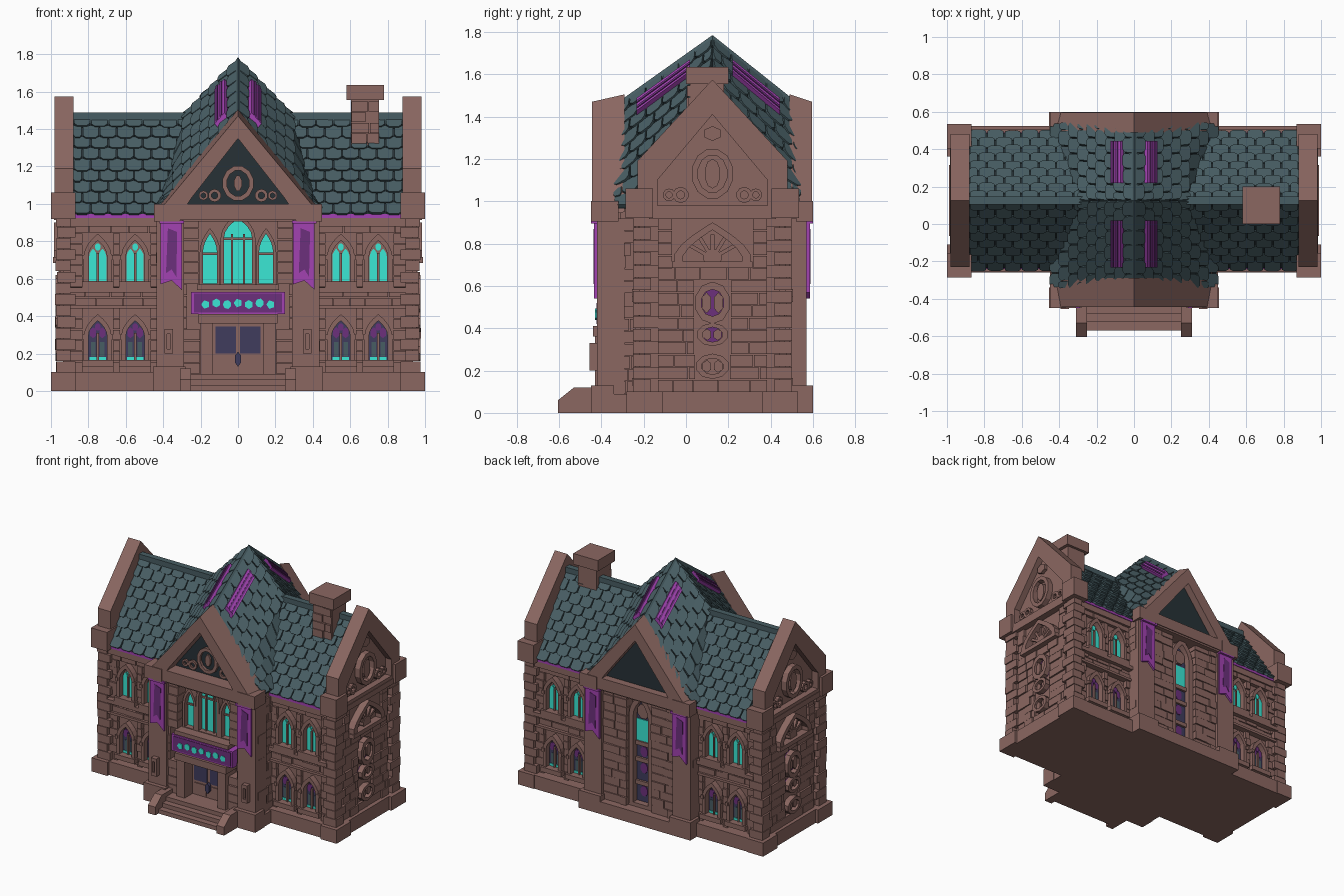
import bpy, bmesh, math, random
from mathutils import Vector

random.seed(4)
if "Cube" in bpy.data.objects:
    bpy.data.objects.remove(bpy.data.objects["Cube"])

COLOURS = {"stone": (.258, .136, .12), "slate": (.064, .11, .125), "slate gap": (.02, .031, .037),
           "glow glass": (.045, .84, .70), "purple": (.36, .055, .44), "dark purple": (.15, .03, .20),
           "night blue": (.05, .045, .11)}
NAMES = list(COLOURS)
MATS = []
for n, c in COLOURS.items():
    m = bpy.data.materials.new(n)
    m.use_nodes = True
    m.diffuse_color = (*c, 1)
    b = m.node_tree.nodes["Principled BSDF"]
    b.inputs["Base Color"].default_value = (*c, 1)
    b.inputs["Roughness"].default_value = .9
    MATS.append(m)

parts = {}
MID = .125                      # y of the main ridge
Z = Vector((0, 0, 1))


def mesh_of(name):
    return parts.setdefault(name, bmesh.new())


def loft(name, loops, mat, closed=False):
    """Skin a list of equal loops; closed joins last to first, else ends are capped."""
    bm = mesh_of(name)
    rows = [[bm.verts.new(p) for p in lp] for lp in loops]
    n, k = len(rows[0]), len(rows)
    faces = [] if closed else [bm.faces.new(rows[0]), bm.faces.new(rows[-1])]
    for j in range(k if closed else k - 1):
        a, b = rows[j], rows[(j + 1) % k]
        faces += [bm.faces.new((a[i], a[(i + 1) % n], b[(i + 1) % n], b[i])) for i in range(n)]
    for f in faces:
        f.material_index = NAMES.index(mat)


def frame(origin, u, out):
    o, u, out = Vector(origin), Vector(u), Vector(out)
    return lambda a, z, d: o + u * a + Z * z + out * d


def prism(name, F, pts, d0, d1, mat="stone"):
    loft(name, [[F(a, z, d) for a, z in pts] for d in (d0, d1)], mat)


def rect(a0, a1, z0, z1):
    return [(a0, z0), (a1, z0), (a1, z1), (a0, z1)]


def slab(name, F, a0, a1, z0, z1, d0, d1, mat="stone"):
    prism(name, F, rect(a0, a1, z0, z1), d0, d1, mat)


def ring(name, F, outer, inner, d0, d1, mat="stone", drop=0):
    """Frame between two outlines; drop lowers the outer edge of its face."""
    loft(name, [[F(a, z - h, d) for a, z in lp] for lp, d, h in
                ((outer, d0, 0), (outer, d1, drop), (inner, d1, 0), (inner, d0, 0))], mat, True)


def arch(c, z0, w, zs, zt, p=2):
    right = [(w / 2 * (1 - t ** p), zs + (zt - zs) * t) for t in (0, .3, .55, .75, .9)]
    pts = [(w / 2, z0)] + right + [(0, zt)]
    return [(c + a, z) for a, z in pts] + [(c - a, z) for a, z in reversed(pts[:-1])]


def disc(c, z, rx, rz, n=10):
    return [(c + rx * math.cos(2 * math.pi * (i + .5) / n),
             z + rz * math.sin(2 * math.pi * (i + .5) / n)) for i in range(n)]


def bricks(name, F, a0, a1, z0, z1, holes=(), row=.058, root=-.01, face=.006):
    """Rows of uneven stones, broken around openings."""
    n = max(1, round((z1 - z0) / row))
    h = (z1 - z0) / n
    for r in range(n):
        lo, hi = z0 + r * h, z0 + (r + 1) * h
        cuts = sorted((b0, b1) for b0, b1, c0, c1 in holes if c0 < hi and c1 > lo)
        a = a0
        for b0, b1 in cuts + [(a1, a1)]:
            while a < b0 - .015:
                e = a + random.uniform(.07, .15)
                e = b0 if e > b0 - .03 else e
                slab(name, F, a + .002, e - .002, lo + .002, hi - .002, root, face + random.uniform(0, .012))
                a = e
            a = max(a, b1)


def window(name, F, c, z0, w, h, upper):
    zt, zs = z0 + h, z0 + h * .6
    prism(name, F, arch(c, z0, w, zs, zt), 0, .003, "stone" if upper else "night blue")
    ring(name, F, arch(c, z0 - .01, w + .05, zs, zt + .035), arch(c, z0, w, zs, zt), 0, .045)
    slab(name, F, c - w / 2 - .035, c + w / 2 + .035, z0 - .035, z0, 0, .06)
    for s in (-1, 1):
        m = c + s * w / 4
        if upper:
            prism(name, F, arch(m, z0 + .003, w * .42, zs, zs + h * .2), 0, .009, "glow glass")
        else:
            slab(name, F, m - w * .12, m + w * .12, z0 + .02, zs - .03, 0, .006, "slate")
            slab(name, F, m - w * .19, m + w * .19, z0, z0 + .017, 0, .009, "glow glass")
            prism(name, F, disc(m, zs + .02, w * .19, .03, 6), 0, .009, "dark purple")
        slab(name, F, c + s * (w / 2 + .022) - .01, c + s * (w / 2 + .022) + .01, zs - .015, zs + .01, 0, .052)
    prism(name, F, disc(c, zt - h * .16, w * .16, w * .2, 8), 0, .011, "glow glass" if upper else "dark purple")
    slab(name, F, c - .006, c + .006, z0, zs + .02, 0, .02)


front = frame((0, -.195, 0), (1, 0, 0), (0, -1, 0))
back = frame((0, .445, 0), (-1, 0, 0), (0, 1, 0))
bay_front = frame((0, -.39, 0), (1, 0, 0), (0, -1, 0))
bay_back = frame((0, .54, 0), (-1, 0, 0), (0, 1, 0))
deep_front = frame((0, -.31, 0), (1, 0, 0), (0, -1, 0))
deep_back = frame((0, .48, 0), (-1, 0, 0), (0, 1, 0))

# Wall cores and plinths
slab("main_walls", front, -.935, .935, .02, .94, -.64, 0)
slab("bay_walls", deep_front, -.42, .42, .02, 1, -.79, 0)
slab("main_plinth", front, -.98, .98, 0, .1, -.72, .065)
slab("bay_plinth", bay_front, -.45, .45, 0, .09, -.99, .055)

# Wing fronts and backs: windows, stones, ledges, eave trim
for F in (front, back):
    for s in (-1, 1):
        lo, hi = sorted((s * .42, s * .9))
        holes = []
        for c in (.55, .75):
            window("upper_windows", F, s * c, .585, .1, .22, True)
            window("lower_windows", F, s * c, .165, .1, .21, False)
            holes += [(s * c - .08, s * c + .08, z, z + .28) for z in (.56, .13)]
        bricks("wing_stones", F, lo, hi, .1, .9, holes, face=.02)
        slab("wing_ledges", F, lo, hi, .525, .553, 0, .06)
        slab("wing_ledges", F, lo, hi, .44, .458, 0, .045)
        slab("wing_ledges", F, lo, hi, .88, .925, -.01, .04)
        slab("eave_trim", F, lo, hi, .925, .945, -.01, .045, "purple")

# Corner quoins, heavier at the foot
for sx in (-1, 1):
    for sy in (-1, 1):
        corner = frame((sx * .97, MID + sy * .375, 0), (-sx, 0, 0), (0, -sy, 0))
        slab("corner_feet", corner, -.03, .1, 0, .1, -.03, .14)
        for i in range(14):
            a, d = ((.1, .085), (.075, .12))[i % 2]
            slab("quoins", corner, random.uniform(-.008, .004), a, .1 + i * .06, .157 + i * .06, 0, d)

# End walls with gables
for s in (-1, 1):
    F = frame((s * .935, MID, 0), (0, s, 0), (s, 0, 0))
    outer = [(-.355, .93), (.355, .93), (.355, 1.19), (0, 1.575), (-.355, 1.19)]
    inner = [(-.26, .98), (.26, .98), (.26, 1.1), (0, 1.41), (-.26, 1.1)]
    prism("gable_walls", F, outer, -.055, 0)
    ring("gable_coping", F, outer, inner, -.055, .047)
    for k in (-1, 1):
        slab("gable_kneelers", F, *sorted((k * .41, k * .28)), .92, 1.06, -.065, .065)
    bricks("end_stones", F, -.26, .26, .1, .92, [(-.19, .19, .69, .9), (-.085, .085, .42, .62),
                                                 (-.085, .085, .3, .42), (-.08, .08, .16, .28)], face=.014)
    slab("end_ledges", F, -.3, .3, .915, .955, 0, .05)
    # Medallion and scrolls
    ring("gable_medallion", F, disc(0, 1.13, .1, .12, 12), disc(0, 1.13, .07, .09, 12), 0, .04)
    prism("gable_medallion", F, disc(0, 1.13, .038, .07), 0, .03)
    prism("gable_medallion", F, disc(0, 1.32, .045, .035, 6), 0, .025)
    for k in (-1, 1):
        for c, r in ((.15, .038), (.205, .03)):
            ring("gable_scrolls", F, disc(k * c, 1.03, r, r), disc(k * c, 1.03, r / 2, r / 2), 0, .025)
    # Fan-shaped blind arch
    ring("fan_arch", F, arch(0, .71, .36, .75, .9, 1.4), arch(0, .71, .28, .74, .865, 1.4), 0, .05)
    slab("fan_arch", F, -.19, .19, .685, .715, 0, .055)
    prism("fan_arch", F, disc(0, .735, .045, .04), 0, .03)
    for k in range(-2, 3):
        x, y = math.sin(k * .5), math.cos(k * .5)
        prism("fan_arch", F, [(x * r + y * w, .73 + y * r * .9 - x * w) for r, w in
                              ((.04, -.009), (.04, .009), (.125, .009), (.125, -.009))], 0, .025)
    # Round tracery
    for z, rx, rz in ((.52, .085, .1), (.37, .075, .055), (.22, .08, .06)):
        prism("end_tracery", F, disc(0, z, rx, rz), 0, .004, "stone" if z < .3 else "dark purple")
        ring("end_tracery", F, disc(0, z, rx, rz), disc(0, z, rx * .64, rz * .64), 0, .04)
        for k in (-1, 1):
            prism("end_tracery", F, disc(k * rx * .33, z, rx * .29, rz * .5, 6), 0, .025)

# Bay gables, pilasters and banners on both faces
for F, deep, depth in ((bay_front, deep_front, -.07), (bay_back, deep_back, -.02)):
    outer = [(-.44, .95), (.44, .95), (.42, 1), (0, 1.505), (-.42, 1)]
    inner = [(-.27, 1), (.27, 1), (.25, 1.03), (0, 1.35), (-.25, 1.03)]
    prism("bay_tympanum", deep, inner, -.03, .012)
    ring("bay_coping", F, outer, inner, depth - .03, .055, drop=.035)
    slab("bay_cornice", F, -.3, .3, .905, .985, -.1, .045)
    for s in (-1, 1):
        slab("bay_kneelers", F, *sorted((s * .31, s * .45)), .905, 1.0, depth, .06)
        slab("pilasters", F, *sorted((s * .29, s * .435)), .09, .905, -.1, .03)
        slab("pilaster_feet", F, *sorted((s * .28, s * .455)), 0, .13, -.05, .06)
        c = s * .355
        prism("banners", F, [(c - .06, .57), (c, .59), (c + .055, .54), (c + .055, .9), (c - .06, .9)],
              .03, .045, "purple")
        prism("banners", F, [(c - .03, .63), (c, .65), (c + .025, .61), (c + .03, .85), (c - .02, .87)],
              .04, .048, "dark purple")
        slab("banner_rods", F, c - .065, c + .065, .895, .91, .025, .06, "purple")

# Bay flanks
for s in (-1, 1):
    for y0, y1 in ((-.39, -.2), (.45, .54)):
        F = frame((s * .42, 0, 0), (0, 1, 0), (s, 0, 0))
        bricks("bay_flank_stones", F, y0, y1, .09, .92)

# Front of the bay: recessed triple window, medallion, sign, doorway
bricks("bay_stones", bay_front, -.29, .29, .09, .93, [(-.21, .21, .54, .93), (-.27, .27, .38, .55), (-.2, .2, 0, .4)],
       root=-.1)
for c, w, zt in ((-.15, .075, .84), (0, .15, .92), (.15, .075, .84)):
    zs = zt - .1
    prism("great_window", deep_front, arch(c, .575, w, zs, zt), 0, .004, "glow glass")
    ring("great_window", deep_front, arch(c, .56, w + .035, zs, zt + .03), arch(c, .575, w, zs, zt), 0, .045)
    slab("great_window", deep_front, c - w / 2, c + w / 2, zs - .012, zs, 0, .015)
for c in (-.032, .032):
    slab("great_window", deep_front, c - .005, c + .005, .575, .84, 0, .02)
slab("great_window", deep_front, -.22, .22, .54, .57, 0, .12)
ring("bay_medallion", deep_front, disc(0, 1.11, .085, .095, 12), disc(0, 1.11, .06, .07, 12), 0, .05)
prism("bay_medallion", deep_front, disc(0, 1.11, .022, .045, 8), 0, .045)
for s in (-1, 1):
    for c, r in ((.125, .035), (.185, .026)):
        ring("bay_scrolls", deep_front, disc(s * c, 1.045, r, r), disc(s * c, 1.045, r / 2, r / 2), 0, .045)
    slab("door_pillars", bay_front, *sorted((s * .135, s * .2)), .09, .37, -.1, .04)
    slab("door_panes", deep_front, *sorted((s * .012, s * .12)), .2, .345, 0, .034, "night blue")
    slab("door_panels", deep_front, *sorted((s * .02, s * .12)), .1, .18, 0, .034)
    ring("wall_lamps", bay_front, rect(s * .37 - .022, s * .37 + .022, .2, .33),
         rect(s * .37 - .009, s * .37 + .009, .225, .305), .02, .065)
slab("door_leaf", deep_front, -.135, .135, .09, .37, 0, .027)
prism("door_lamp", deep_front, disc(0, .17, .018, .04, 6), 0, .05, "night blue")
slab("door_lintel", bay_front, -.21, .21, .36, .41, -.1, .05)
slab("sign_board", bay_front, -.25, .25, .41, .53, -.1, .03, "purple")
slab("sign_board", bay_front, -.235, .235, .42, .52, .03, .034, "dark purple")
for i in range(7):
    c = -.174 + i * .058
    prism("sign_gems", bay_front, disc(c, .462 + .008 * (i % 2), .023, .024, 5 + i % 3), .03, .039, "glow glass")

# Back of the bay: one tall recessed window and blind lancets
bricks("bay_stones", bay_back, -.29, .29, .09, .93, [(-.1, .1, .1, .93)], root=-.07)
prism("tall_window", deep_back, arch(0, .12, .12, .76, .88), 0, .004, "night blue")
ring("tall_window", deep_back, arch(0, .1, .19, .76, .93), arch(0, .12, .12, .76, .88), 0, .05)
slab("tall_window", deep_back, -.06, .06, .555, .725, 0, .009, "glow glass")
prism("tall_window", deep_back, disc(0, .79, .05, .055, 8), 0, .02)
for z in (.2, .37, .49):
    prism("tall_window", deep_back, disc(0, z, .03, .04, 8), 0, .009, "dark purple")
    slab("tall_window", deep_back, -.06, .06, z + .045, z + .075, 0, .02)
for i in range(-2, 3):
    zt = 1.27 - abs(i) * .085
    ring("blind_lancets", deep_back, arch(i * .075, 1, .066, zt - .06, zt),
         arch(i * .075, 1.01, .036, zt - .07, zt - .03), 0, .05)

# Entrance steps and cheek walls
for i in range(3):
    slab("steps", bay_front, -.26, .26, 0, .03 * (i + 1), 0, .18 - .045 * i)
for s in (-1, 1):
    cheek = [(0, 0), (.215, 0), (.215, .06), (.14, .12), (0, .12)]
    loft("step_cheeks", [[bay_front(a, z, d) for d, z in cheek] for a in (s * .25, s * .31)], "stone")


# Roof surfaces: v runs from eave to ridge
def main_z(y):
    return 1.465 - 1.43 * abs(y - MID)


def main_roof(side):
    return lambda u, v: Vector((-.88 + 1.76 * u, MID + side * .365 * (1 - v), .94 + .525 * v))


def cross_roof(s, y_end):
    def surface(u, v):
        x, k = .44 * (1 - v), .33
        apex, kink = 1.44 + .33 * u, 1.1 + .37 * u
        z = .97 + (kink - .97) * v / k if v < k else kink + (apex - kink) * (v - k) / (1 - k)
        return Vector((s * x, y_end + (MID - y_end) * u, z))
    return surface


def shingles(name, P, cols, rows, keep):
    for r in range(rows):
        for c in range(-1, cols):
            g = .04
            u0, u1 = (max(0, c + r % 2 / 2 + g) / cols, min(cols, c + 1 + r % 2 / 2 - g) / cols)
            if u1 - u0 < .3 / cols or not keep(P((u0 + u1) / 2, (r + .5) / rows)):
                continue
            v0, v1 = (r + random.uniform(-.06, .06)) / rows, min(1, (r + 1.1) / rows)
            v0, du, dv = max(0, v0), (u1 - u0) * .2, .2 / rows
            nrm = (P(u1, v0) - P(u0, v0)).cross(P(u0, v1) - P(u0, v0)).normalized()
            nrm = nrm if nrm.z > 0 else -nrm
            lift = random.uniform(.013, .019)
            shape = [(u0, v1, .005), (u1, v1, .005), (u1, v0 + dv, lift), (u1 - du, v0, lift),
                     (u0 + du, v0, lift), (u0, v0 + dv, lift)]
            loft(name, [[P(a, b) - nrm * .006 for a, b, _ in shape],
                        [P(a, b) + nrm * h for a, b, h in shape]], "slate")


loft("main_roof", [[(x, MID - .365, .94), (x, MID + .365, .94), (x, MID, 1.465)] for x in (-.89, .89)], "slate gap")
for side in (-1, 1):
    shingles("main_shingles", main_roof(side), 19, 9, lambda p: abs(p.x) > .27)
loft("main_ridge", [[(x, MID + y, z) for y, z in rect(-.022, .022, 1.43, 1.488)] for x in (-.89, .89)], "slate")

# Cross roof core, finely sliced so the twisted slopes stay smooth
STEPS = 10
slices = [(-.34, i / STEPS) for i in range(STEPS)] + [(.54, 1 - i / STEPS) for i in range(STEPS + 1)]
loft("cross_roof", [[cross_roof(s, y)(u, v) - Z * .004 for s, vs in ((-1, (0, .33, 1)), (1, (.33, 0))) for v in vs]
                    for y, u in slices], "slate gap")
loft("cross_ridge", [[(-.03, y, z - .03), (.03, y, z - .03), (0, y, z + .015)]
                     for y, z in ((-.34, 1.44), (MID, 1.77), (.54, 1.44))], "slate")

# Cross roof shingles and the four skylights
for s in (-1, 1):
    for y_end, cols in ((-.34, 6), (.54, 5)):
        P = cross_roof(s, y_end)
        shingles("cross_shingles", P, cols, 9, lambda p: p.z > main_z(p.y) - .03)
        for lo, hi, h, mat in ((.765, .885, .036, "purple"), (.785, .805, .042, "dark purple"),
                               (.835, .855, .042, "dark purple")):
            quad = [P(a, b) for a, b in ((.23, lo), (.23, hi), (.77, hi), (.77, lo))]
            up = Vector((s * .6, 0, .8))
            loft("skylights", [quad, [q + up * h for q in quad]], mat)

# Chimney
stack = frame((.68, .1, 0), (1, 0, 0), (0, -1, 0))
bricks("chimney_stones", frame((.68, .02, 0), (1, 0, 0), (0, -1, 0)), -.075, .075, 1.32, 1.55, row=.065)
slab("chimney", stack, -.075, .075, 1.3, 1.58, -.08, .08)
slab("chimney", stack, -.1, .1, 1.555, 1.635, -.1, .1)

for name, bm in parts.items():
    bmesh.ops.recalc_face_normals(bm, faces=bm.faces)
    me = bpy.data.meshes.new(name)
    bm.to_mesh(me)
    bm.free()
    for m in MATS:
        me.materials.append(m)
    bpy.context.collection.objects.link(bpy.data.objects.new(name, me))
